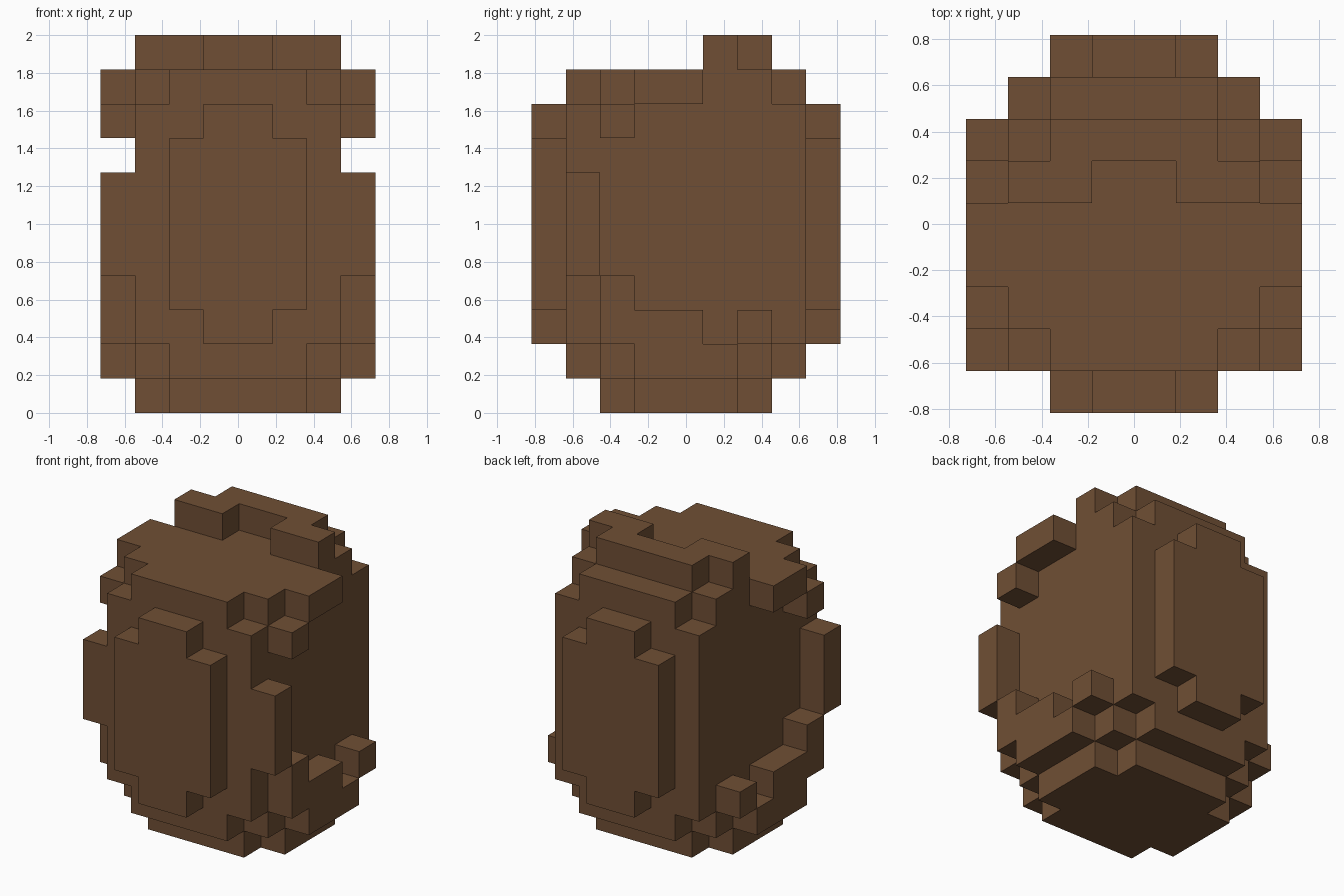
import bpy
import bmesh
from mathutils import Vector

cube = bpy.data.objects.get("Cube")
if cube:
    bpy.data.objects.remove(cube, do_unlink=True)

NX, NY, NZ = 8, 9, 11          # block counts
S = 2 / NZ                     # block size

brown = bpy.data.materials.new("brown")
brown.use_nodes = True
colour = (0.162, 0.078, 0.035, 1)
brown.diffuse_color = colour
bsdf = brown.node_tree.nodes["Principled BSDF"]
bsdf.inputs["Base Color"].default_value = colour
bsdf.inputs["Roughness"].default_value = 1


def box(x0, x1, y0, y1, z0, z1):
    """Block cells filling a box, upper bounds excluded."""
    return {(x, y, z) for x in range(x0, x1)
            for y in range(y0, y1) for z in range(z0, z1)}


def mirror(cells):
    return {(NX - 1 - x, y, z) for x, y, z in cells}


parts = {}

# Main body with stepped top and bottom rims
parts["body"] = (box(1, 7, 1, 8, 2, 9)
                 | box(1, 7, 2, 7, 1, 10) | box(2, 6, 1, 8, 1, 10))

# Foot
parts["base"] = box(1, 7, 3, 6, 0, 1) | box(2, 6, 2, 7, 0, 1)

# Raised panels front and back
for name, y in (("front_panel", 0), ("back_panel", NY - 1)):
    parts[name] = box(2, 6, y, y + 1, 3, 8) | box(3, 5, y, y + 1, 2, 9)

# Horseshoe ridge on top
parts["top_ridge"] = (box(2, 6, 6, 7, 10, 11)
                      | box(1, 3, 5, 6, 10, 11) | box(5, 7, 5, 6, 10, 11))

# Side details, modelled on the right and mirrored
side = {
    "post": box(0, 1, 1, 2, 4, 7),
    "upper_ledge": box(0, 1, 3, 5, 9, 10) | box(0, 1, 2, 3, 8, 9),
    "lower_steps": (box(0, 1, 3, 6, 1, 2) | box(0, 1, 2, 5, 2, 3)
                    | box(0, 1, 2, 3, 3, 4) | box(0, 1, 6, 7, 2, 3)),
}
for name, cells in side.items():
    parts["right_" + name] = cells
    parts["left_" + name] = mirror(cells)

filled = set().union(*parts.values())
DIRECTIONS = [Vector(d) for d in ((1, 0, 0), (0, 1, 0), (0, 0, 1))]


def build(name, cells):
    """Skin the outer faces of a part, then merge flat regions."""
    bm = bmesh.new()
    for cell in cells:
        centre = Vector(cell) + Vector((0.5, 0.5, 0.5))
        for axis in range(3):
            for sign in (1, -1):
                n = DIRECTIONS[axis] * sign
                if tuple(int(c + d) for c, d in zip(cell, n)) in filled:
                    continue
                u = DIRECTIONS[(axis + 1) % 3] / 2
                v = DIRECTIONS[(axis + 2) % 3] / 2 * sign
                mid = centre + n / 2 - Vector((NX / 2, NY / 2, 0))
                corners = (mid - u - v, mid + u - v, mid + u + v, mid - u + v)
                bm.faces.new([bm.verts.new(c * S) for c in corners])
    bmesh.ops.remove_doubles(bm, verts=bm.verts, dist=0.001)
    bmesh.ops.dissolve_limit(bm, angle_limit=0.01,
                             verts=bm.verts, edges=bm.edges)
    mesh = bpy.data.meshes.new(name)
    bm.to_mesh(mesh)
    bm.free()
    mesh.materials.append(brown)
    bpy.context.collection.objects.link(bpy.data.objects.new(name, mesh))


for part_name, part_cells in parts.items():
    build(part_name, part_cells)
